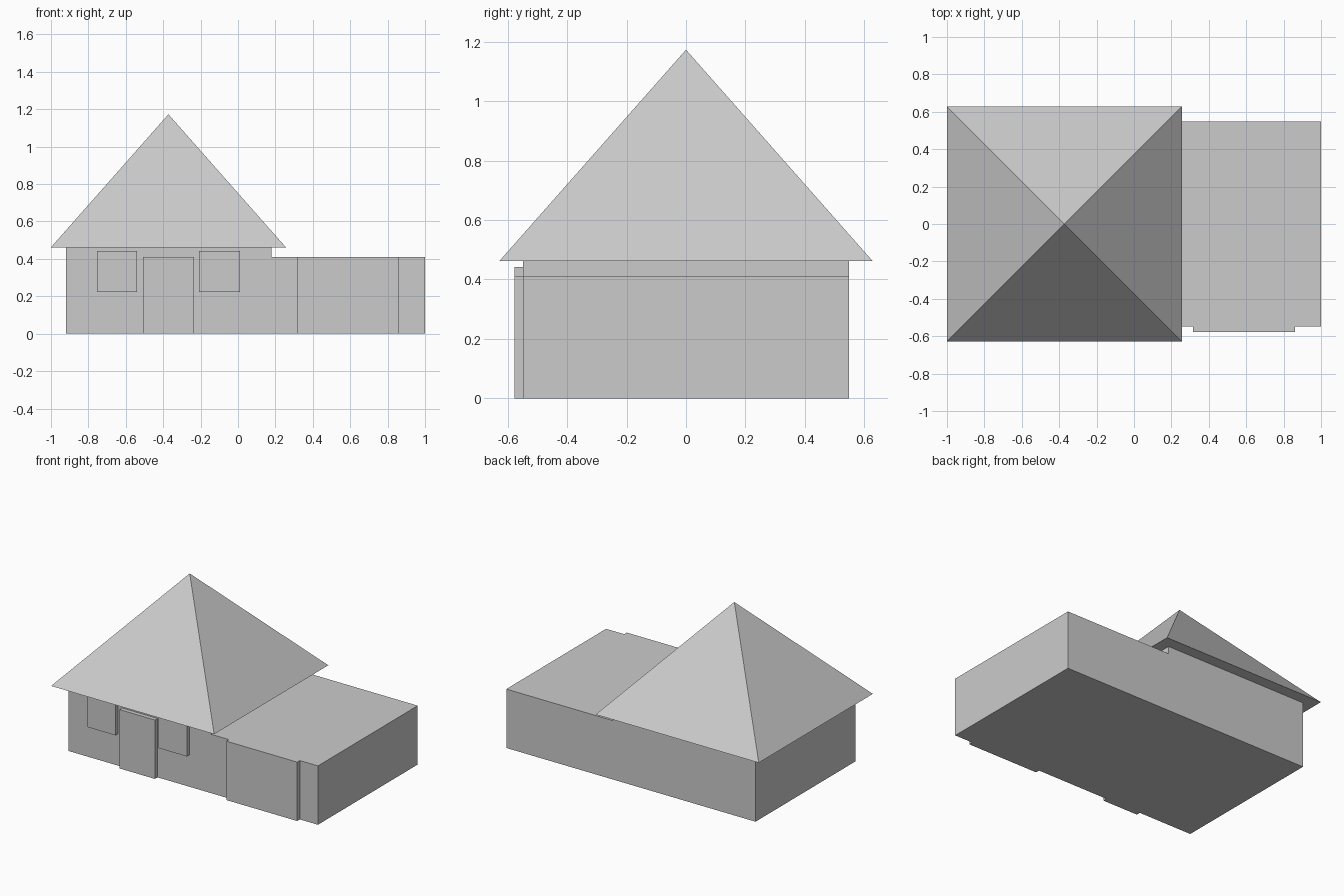
import bpy, bmesh

if "Cube" in bpy.data.objects:
    bpy.data.objects.remove(bpy.data.objects["Cube"])

HALF_DEPTH = 0.549   # walls run from -y to +y
EAVES = 0.462        # top of the house walls
GARAGE_TOP = 0.41
FRONT = -0.578       # outer face of the doors and windows


def make_object(name, bm):
    bmesh.ops.recalc_face_normals(bm, faces=bm.faces)
    mesh = bpy.data.meshes.new(name)
    bm.to_mesh(mesh)
    bm.free()
    obj = bpy.data.objects.new(name, mesh)
    bpy.context.collection.objects.link(obj)
    return obj


def extrude_profile(name, profile, y0, y1):
    """Extrude an x-z outline along y."""
    bm = bmesh.new()
    face = bm.faces.new([bm.verts.new((x, y0, z)) for x, z in profile])
    new = bmesh.ops.extrude_face_region(bm, geom=[face])["geom"]
    verts = [v for v in new if isinstance(v, bmesh.types.BMVert)]
    bmesh.ops.translate(bm, verts=verts, vec=(0, y1 - y0, 0))
    return make_object(name, bm)


def front_panel(name, x0, x1, z0, z1):
    """Flat block standing proud of the front wall."""
    outline = [(x0, z0), (x1, z0), (x1, z1), (x0, z1)]
    return extrude_profile(name, outline, FRONT, -HALF_DEPTH)


# House and lower garage wing, one stepped shell
extrude_profile("walls", [(-0.92, 0), (1, 0), (1, GARAGE_TOP), (0.178, GARAGE_TOP),
                          (0.178, EAVES), (-0.92, EAVES)], -HALF_DEPTH, HALF_DEPTH)

# Overhanging pyramid roof
cx, half = -0.372, 0.628
bm = bmesh.new()
base = [bm.verts.new((cx + sx * half, sy * half, EAVES))
        for sx, sy in ((-1, -1), (1, -1), (1, 1), (-1, 1))]
apex = bm.verts.new((cx, 0, 1.173))
bm.faces.new(base)
for i in range(4):
    bm.faces.new((base[i], base[(i + 1) % 4], apex))
make_object("roof", bm)

# Doors and windows
front_panel("front_door", -0.508, -0.235, 0, GARAGE_TOP)
front_panel("garage_door", 0.315, 0.861, 0, GARAGE_TOP)
front_panel("window_left", -0.754, -0.54, 0.222, 0.441)
front_panel("window_right", -0.209, 0.01, 0.222, 0.441)
